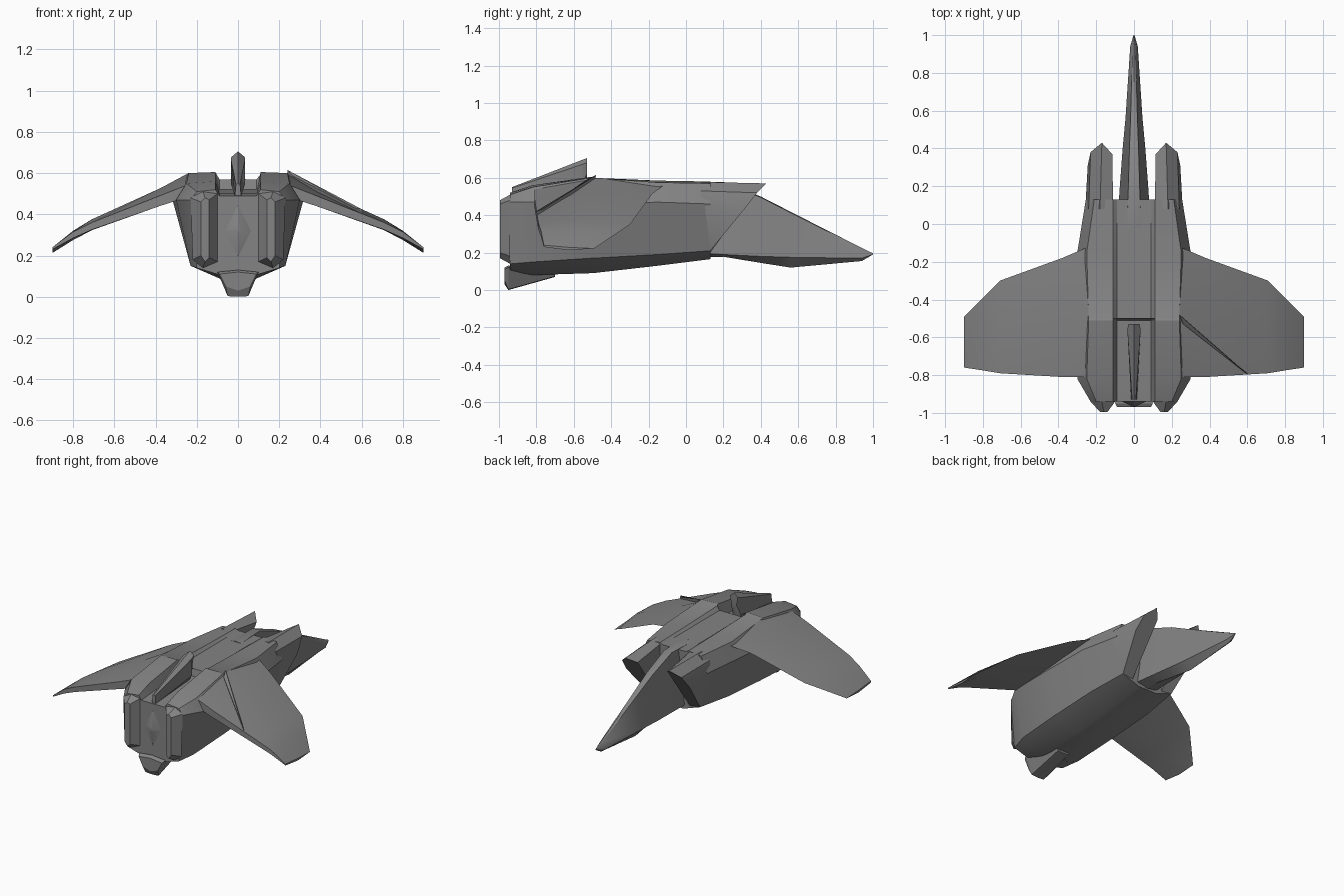
import bpy, bmesh, math

cube = bpy.data.objects.get("Cube")
if cube:
    bpy.data.objects.remove(cube, do_unlink=True)

# Single hull colour
grey = bpy.data.materials.new("hull grey")
grey.use_nodes = True
colour = (0.23, 0.23, 0.23, 1)
grey.diffuse_color = colour
grey.node_tree.nodes["Principled BSDF"].inputs["Base Color"].default_value = colour


def loft(name, rings, mirror=False, angle=28):
    """Skin closed rings of points and cap both ends."""
    bm = bmesh.new()
    loops = [[bm.verts.new(p) for p in ring] for ring in rings]
    count = len(loops[0])
    for a, b in zip(loops, loops[1:]):
        for i in range(count):
            j = (i + 1) % count
            bm.faces.new((a[i], a[j], b[j], b[i]))
    bm.faces.new(loops[0])
    bm.faces.new(loops[-1][::-1])
    bmesh.ops.recalc_face_normals(bm, faces=bm.faces)
    mesh = bpy.data.meshes.new(name)
    bm.to_mesh(mesh)
    bm.free()
    mesh.materials.append(grey)
    obj = bpy.data.objects.new(name, mesh)
    bpy.context.collection.objects.link(obj)
    if mirror:
        obj.modifiers.new("Mirror", 'MIRROR').use_axis[0] = True
    bpy.ops.object.select_all(action='DESELECT')
    obj.select_set(True)
    bpy.context.view_layer.objects.active = obj
    bpy.ops.object.shade_smooth_by_angle(angle=math.radians(angle))
    return obj


def both_sides(y, half):
    """Complete a half section (x >= 0) into a symmetric ring at y."""
    other = [(-x, z) for x, z in reversed(half) if x > 0]
    return [(x, y, z) for x, z in half + other]


def hull_section(y, deck, inner, outer, side, low, keel):
    return both_sides(y, [(0, deck), (.09, deck), (.11, inner), outer, side,
                          low, (.07, keel), (0, keel)])


# Main hull: twin shoulders around a sunken rear deck
loft("hull", [
    hull_section(-.94, .49, .52, (.2, .51), (.23, .47), (.2, .14), .1),
    hull_section(-.82, .5, .56, (.25, .55), (.3, .47), (.23, .15), .08),
    hull_section(-.51, .52, .605, (.24, .6), (.315, .46), (.235, .17), .09),
    hull_section(-.5, .57, .595, (.24, .6), (.315, .46), (.235, .17), .09),
    hull_section(-.15, .57, .585, (.25, .575), (.3, .47), (.23, .19), .13),
    hull_section(.13, .57, .58, (.21, .57), (.255, .46), (.2, .21), .165),
])

# Engine nozzles
loft("nozzle", [
    [(x, -.94, z) for x, z in
     ((.1, .5), (.17, .51), (.23, .48), (.22, .18), (.17, .14), (.1, .17))],
    [(x, -.995, z) for x, z in
     ((.14, .47), (.16, .48), (.18, .46), (.18, .2), (.16, .17), (.14, .19))],
], mirror=True)

# Diamond boss between the nozzles
loft("centre_boss", [
    [(x * s, y, .32 + z * s) for x, z in ((0, .17), (.085, 0), (0, -.17), (-.085, 0))]
    for y, s in ((-.93, 1), (-.965, .1))])

# Belly keel
loft("keel", [
    both_sides(-.97, [(0, .12), (.09, .11), (.06, .05), (0, .03)]),
    both_sides(-.95, [(0, .13), (.1, .12), (.05, .003), (0, 0)]),
    both_sides(-.7, [(0, .12), (.07, .1), (.04, .073), (0, .07)]),
])

# Slanted intakes
loft("intake", [
    [(.11, .08, .575), (.18, .08, .578), (.24, .08, .53), (.258, .08, .45),
     (.2, .08, .205), (.11, .08, .2)],
    [(.115, .37, .53), (.17, .43, .57), (.23, .38, .52), (.245, .31, .43),
     (.2, .13, .21), (.12, .13, .2)],
], mirror=True)

# Needle nose: steep sides above a low chine
loft("nose", [
    both_sides(y, [(0, top), (w * .4, top - .005), (w, chine), (0, low)])
    for y, w, top, chine, low in (
        (-.02, .09, .575, .2, .17), (.2, .075, .578, .19, .178),
        (.4, .06, .5, .18, .145), (.56, .045, .418, .175, .12),
        (.94, .02, .225, .17, .155), (1, .003, .196, .193, .19))])


# Drooping wings
def wing_section(x, lead_y, lead_z, crest_z, trail_y, trail_z, thick):
    mid_y = (lead_y + trail_y) / 2
    return [(x, lead_y, lead_z), (x, mid_y, crest_z), (x, trail_y, trail_z),
            (x, trail_y, trail_z - thick), (x, mid_y, crest_z - thick * 1.5)]


loft("wing", [
    wing_section(.24, -.12, .56, .6, -.81, .545, .06),
    wing_section(.38, -.18, .515, .525, -.81, .49, .05),
    wing_section(.71, -.3, .35, .375, -.79, .36, .035),
    wing_section(.8, -.39, .29, .32, -.775, .315, .03),
    wing_section(.9, -.49, .222, .228, -.76, .24, .01),
], mirror=True)

# Raised flap edge on the left wing
loft("flap_edge", [
    [(.24, -.48, .615), (.26, -.53, .59), (.24, -.5, .55)],
    [(.6, -.795, .425), (.605, -.8, .41), (.6, -.79, .4)],
])

# Dorsal fin
loft("dorsal_fin", [
    both_sides(-.93, [(0, .55), (.01, .545), (.015, .49), (0, .49)]),
    both_sides(-.56, [(0, .694), (.035, .67), (.035, .55), (0, .49)]),
    both_sides(-.53, [(0, .705), (.03, .68), (.02, .62), (0, .6)]),
])
